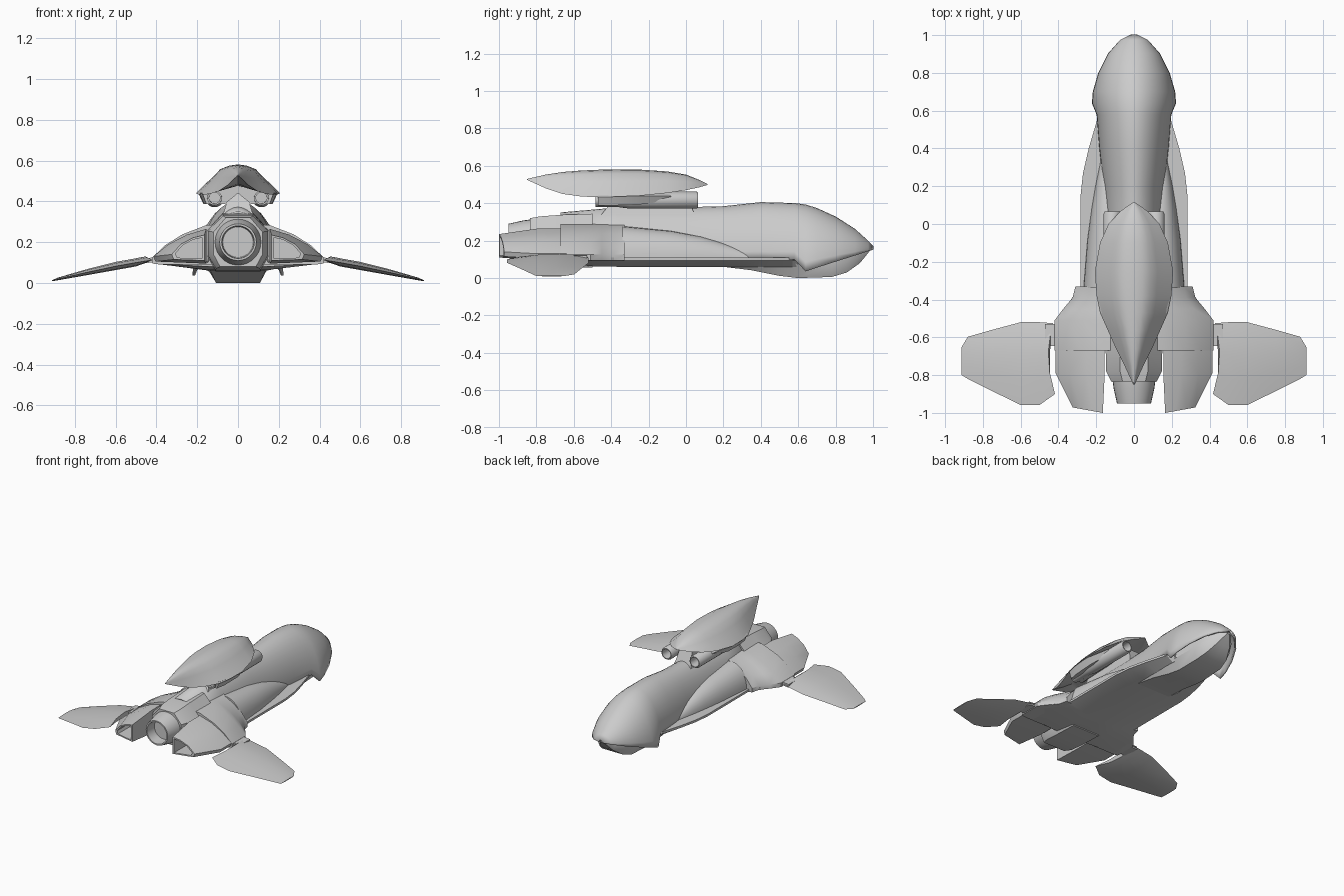
import bpy, bmesh, math
from mathutils import Vector

if "Cube" in bpy.data.objects:
    bpy.data.objects.remove(bpy.data.objects["Cube"])


def loft(name, rings, closed=True, caps=True, angle=35):
    """Skin a list of equal-length point rings into one object."""
    bm = bmesh.new()
    vs = [[bm.verts.new(p) for p in r] for r in rings]
    n = len(rings[0])
    for a, b in zip(vs, vs[1:]):
        for i in range(n if closed else n - 1):
            j = (i + 1) % n
            bm.faces.new((a[i], a[j], b[j], b[i]))
    if caps and closed:
        bm.faces.new(vs[0])
        bm.faces.new(vs[-1])
    bmesh.ops.recalc_face_normals(bm, faces=bm.faces)
    me = bpy.data.meshes.new(name)
    bm.to_mesh(me)
    bm.free()
    ob = bpy.data.objects.new(name, me)
    bpy.context.collection.objects.link(ob)
    bpy.ops.object.select_all(action='DESELECT')
    ob.select_set(True)
    bpy.context.view_layer.objects.active = ob
    bpy.ops.object.shade_smooth_by_angle(angle=math.radians(angle))
    return ob


def sym(half, y):
    """Full ring from a right-hand half section running from centre top to centre bottom."""
    return [(x, y, z) for x, z in half] + [(-x, y, z) for x, z in reversed(half) if x > 0]


def lathe(name, prof, cx, cz, n=28):
    """Revolve (radius, y) points about an axis along y."""
    ring = [(math.cos(2 * math.pi * i / n), math.sin(2 * math.pi * i / n)) for i in range(n)]
    return loft(name, [[(cx + r * c, y, cz + r * s) for c, s in ring] for r, y in prof])


def arch(y, x0, w, zl, zt, e=1.06, n=20):
    """Rounded arch section; a larger e gives a sharper ridge."""
    pts = []
    for i in range(n + 1):
        t = math.pi * i / n
        c, s = math.cos(t), max(math.sin(t), 0)
        pts.append((x0 + w * math.copysign(abs(c) ** e, c), y, zl + (zt - zl) * s ** e))
    return pts


# upper hull: open shell with overhanging cheeks at the nose
hull = [(.998, .012, .152, .166), (.97, .07, .143, .195), (.9, .132, .12, .258), (.8, .183, .088, .322),
        (.7, .212, .056, .368), (.64, .217, .036, .387), (.58, .192, .10, .395), (.4, .178, .10, .40),
        (.2, .155, .10, .378), (0, .147, .10, .373), (-.35, .15, .10, .373), (-.67, .152, .10, .345)]
shell = loft("upper_hull", [arch(y, 0, w, a, b) for y, w, a, b in hull], closed=False)
sol = shell.modifiers.new("thickness", 'SOLIDIFY')
sol.thickness, sol.offset = .012, 0

# lower nose under the hull
jaw = [(.985, .012, .162, .148), (.93, .06, .18, .08), (.86, .095, .19, .03), (.78, .115, .19, .006),
       (.6, .12, .19, 0), (.5, .127, .19, .012), (.35, .14, .19, .042), (.2, .15, .12, .06)]
loft("lower_nose", [sym([(0, a), (w, a), (1.2 * w, b + .4 * (a - b)), (.9 * w, b), (0, b)], y)
                    for y, w, a, b in jaw])

# belly: flat keel with thin side ledges
belly = [(.6, .15, .06), (.57, .19, .06), (.4, .24, .06), (.27, .27, .06), (.15, .283, .06),
         (-.33, .283, .06), (-.35, .30, .06), (-.5, .40, .063), (-.66, .41, .08)]
loft("belly_plate", [sym([(0, .11), (w, .11), (w, .094), (min(.14, w * .9), k), (0, k)], y)
                     for y, w, k in belly], angle=15)

# rear body, faceted
rear = [(0, .12), (.075, .12), (.15, .05), (.15, -.06), (.11, -.12), (0, -.12)]
loft("rear_body", [sym([(x * s, .2 + z * k) for x, z in rear], y)
                   for y, s, k in ((-.5, 1, 1.2), (-.67, 1, 1.15), (-.78, .98, 1.08), (-.835, .8, 1.0))])
lathe("main_nozzle", [(.12, -.78), (.112, -.84), (.108, -.87), (.09, -.95), (.08, -.95), (.075, -.87)], 0, .2)

# shoulders carrying the side engines
shoulder = [(0, .30), (.38, .282), (.65, .238), (.85, .185), (1, .125), (1, .095), (.9, .09), (0, .09)]
loft("shoulders", [sym([(x * w, z) for x, z in shoulder], y)
                   for y, w in ((-.33, .31), (-.39, .325), (-.45, .375), (-.51, .42), (-.67, .42))])

# dorsal pylon
loft("pod_pylon", [[(x, a, z), (-x, a, z), (-x, b, z), (x, b, z)]
                   for x, a, b, z in ((.075, -.46, .05, .33), (.06, -.42, .03, .38), (.05, -.4, 0, .45))])

# upper pod: pointed canopy
pod = [(.115, .004, .498, .503), (.07, .07, .485, .525), (0, .135, .47, .553), (-.1, .18, .455, .57),
       (-.25, .207, .44, .58), (-.38, .198, .435, .581), (-.47, .18, .432, .579), (-.56, .14, .436, .575),
       (-.66, .095, .45, .567), (-.75, .05, .48, .553), (-.85, .004, .525, .53)]
rings = []
for y, w, zr, zt in pod:
    h = zt - zr
    rings.append(sym([(0, zt), (.22 * w, zt - .04 * h), (.42 * w, zt - .16 * h), (.6 * w, zt - .43 * h),
                      (.8 * w, zt - .72 * h), (w, zr), (.5 * w, zr + .15 * h), (0, zr + .3 * h)], y))
loft("pod_canopy", rings)

# wing section stations: x, leading y, trailing y, centre z, thickness
stations = [(.43, -.525, -.9, .113, .034), (.5, -.52, -.958, .1, .042), (.6, -.52, -.958, .082, .042),
            (.75, -.56, -.885, .05, .03), (.88, -.597, -.82, .02, .014), (.912, -.65, -.80, .011, .006)]

for side, s in (("right", 1), ("left", -1)):
    # side blister running back into the shoulder
    bl = [(.38, .15, .02, .12), (.3, .14, .045, .15), (.2, .13, .075, .187), (.08, .125, .1, .222),
          (-.08, .12, .127, .252), (-.34, .12, .148, .277)]
    loft(side + "_blister", [arch(y, s * x, w, .09, z, .9, 16) for y, x, w, z in bl])

    # side engine block with hollow exhaust
    big = [(.155, .265), (.25, .237), (.34, .19), (.415, .13), (.405, .105), (.155, .095)]
    small = [(.165, .235), (.22, .222), (.28, .19), (.325, .14), (.315, .115), (.165, .11)]
    cen = Vector((.225, .165))
    inner = [cen + (Vector(p) - cen) * .82 for p in small]
    er = [[(s * x, -.64, z) for x, z in big], [(s * x, -.79, z) for x, z in big],
          [(s * x, -1 + .18 * (x - .165), z) for x, z in small],
          [(s * x, -1 + .18 * (x - .165), z) for x, z in inner],
          [(s * x, -.84, z) for x, z in inner]]
    loft(side + "_engine", er, angle=30)

    # drooping wing and its root hinge
    wr = []
    for i, (x, le, te, z, t) in enumerate(stations):
        sec = []
        for f, k in ((0, 0), (.15, .6), (.4, 1), (.7, .7), (1, 0), (.7, -.7), (.4, -.9), (.15, -.6)):
            dx = .03 * math.sin(math.pi * f) - .012 * f if i == 0 else 0
            sec.append((s * (x + dx), le + (te - le) * f, z + k * t / 2))
        wr.append(sec)
    loft(side + "_wing", wr)
    loft(side + "_wing_hinge", [[(s * x, -.53, z - .012), (s * x, -.53, z + .012),
                                 (s * x, -.645, z + .012), (s * x, -.645, z - .012)]
                                for x, z in ((.39, .115), (.47, .108))])

    # pod engine tube and the housing tucked under the canopy
    lathe(side + "_pod_tube", [(.026, -.40), (.027, -.485), (.036, -.485), (.038, -.36), (.046, -.3),
                               (.046, .055), (.04, .065), (.034, .065), (.03, -.02)], s * .115, .417, 20)
    hs = [(0, .485), (.12, .485), (.18, .44), (.16, .388), (.065, .388), (0, .44)]
    loft(side + "_pod_housing", [[(s * x * k, y, .44 + (z - .44) * m) for x, z in hs]
                                 for y, k, m in ((-.47, .97, 1), (-.4, 1.05, 1), (-.25, 1.08, .9), (-.08, .9, .5))])
